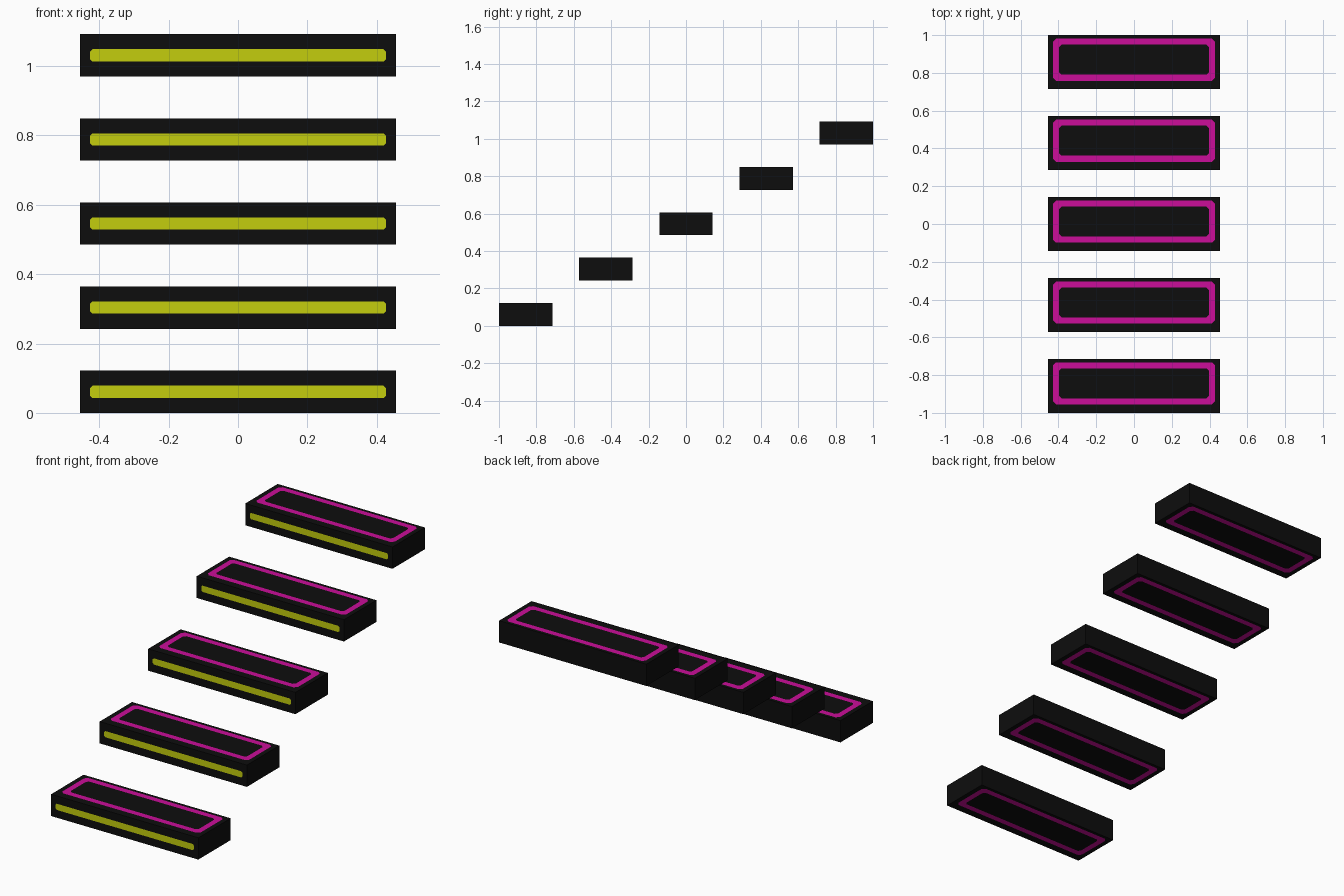
import bpy, bmesh
from mathutils import Vector

if "Cube" in bpy.data.objects:
    bpy.data.objects.remove(bpy.data.objects["Cube"])

W, D, H = 0.455, 0.143, 0.0608      # half sizes of one step
RISE, RUN, COUNT = 0.2425, 0.4285, 5


def material(name, rgb):
    m = bpy.data.materials.new(name)
    m.diffuse_color = (*rgb, 1)
    m.use_nodes = True
    m.node_tree.nodes["Principled BSDF"].inputs["Base Color"].default_value = m.diffuse_color
    return m


MATS = [material("black", (0.004, 0.004, 0.004)),
        material("magenta", (0.597, 0.004, 0.319)),
        material("yellow", (0.55, 0.61, 0.004))]


def octagon(a, b, c, shift=0.0):
    """Rectangle of half sizes a, b with corners cut by c."""
    pts = []
    for sx, sy, flip in ((-1, -1, 0), (1, -1, 1), (1, 1, 0), (-1, 1, 1)):
        pair = [(sx * a, sy * (b - c) + shift), (sx * (a - c), sy * b + shift)]
        pts += pair[::-1] if flip else pair
    return pts


def panel(bm, place, a, b, loops, mats):
    """Flat side with nested octagon insets; mats colours each loop's inside."""
    def make(pts):
        return [bm.verts.new(place(u, v)) for u, v in pts]

    def face(verts, mat):
        bm.faces.new(verts).material_index = mat

    r = make([(-a, -b), (a, -b), (a, b), (-a, b)])
    rings = [make(p) for p in loops]
    if not rings:
        return face(r, 0)
    o = rings[0]
    for k in range(4):
        face((r[k], o[2 * k + 1], o[2 * k]), 0)
        n = (k + 1) % 4
        face((r[k], r[n], o[2 * n], o[2 * k + 1]), 0)
    for outer, inner, mat in zip(rings, rings[1:], mats):
        for i in range(8):
            j = (i + 1) % 8
            face((outer[i], outer[j], inner[j], inner[i]), mat)
    face(rings[-1], mats[-1])


bm = bmesh.new()
# Top and bottom with magenta outline
outline = [octagon(0.428, 0.112, 0.016, 0.013), octagon(0.396, 0.079, 0.012, 0.013)]
for z in (H, -H):
    panel(bm, lambda u, v: Vector((u, v, z)), W, D, outline, (1, 0))
# Front with yellow stripe, plain back
panel(bm, lambda u, v: Vector((u, -D, v)), W, H, [octagon(0.427, 0.0175, 0.007)], (2,))
panel(bm, lambda u, v: Vector((u, D, v)), W, H, [], ())
# Plain ends
for x in (W, -W):
    panel(bm, lambda u, v: Vector((x, u, v)), D, H, [], ())
bmesh.ops.remove_doubles(bm, verts=bm.verts, dist=1e-5)
bmesh.ops.recalc_face_normals(bm, faces=bm.faces)
mesh = bpy.data.meshes.new("step")
bm.to_mesh(mesh)
bm.free()
for m in MATS:
    mesh.materials.append(m)

# Five identical floating steps
for i in range(COUNT):
    step = bpy.data.objects.new(f"step_{i + 1}", mesh)
    step.location = (0, (i - 2) * RUN, H + i * RISE)
    bpy.context.collection.objects.link(step)
